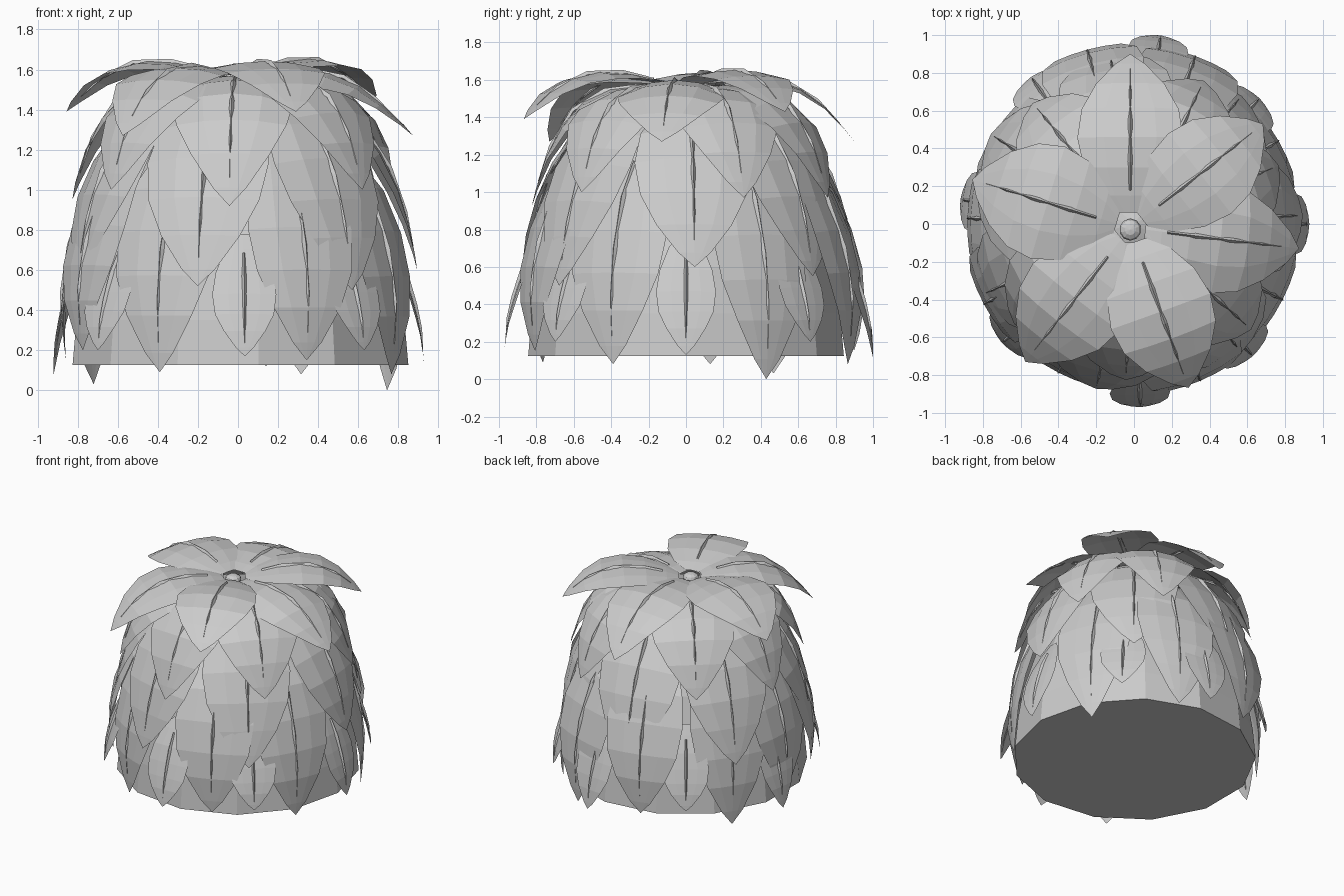
import bpy, bmesh, math
from mathutils import Vector

if "Cube" in bpy.data.objects:
    bpy.data.objects.remove(bpy.data.objects["Cube"])

CX, CY = -0.02, -0.02


def make(name, bm):
    me = bpy.data.meshes.new(name)
    bm.normal_update()
    bm.to_mesh(me)
    bm.free()
    ob = bpy.data.objects.new(name, me)
    bpy.context.collection.objects.link(ob)
    return ob


def sample(path, t):
    # Catmull-Rom point on an (r, z) path
    n = len(path) - 1
    i = min(int(t * n), n - 1)
    f = t * n - i
    p = [Vector(path[min(max(k, 0), n)]) for k in (i - 1, i, i + 1, i + 2)]
    return 0.5 * (2 * p[1] + (p[2] - p[0]) * f + (2 * p[0] - 5 * p[1] + 4 * p[2] - p[3]) * f * f
                  + (3 * p[1] - p[0] - 3 * p[2] + p[3]) * f ** 3)


def leaf(name, az, tip, path, width, cx=0.0, cy=0.0, grow=1.0, flat=1.12):
    az = math.radians(az)
    out = Vector((math.cos(az), math.sin(az), 0))
    side = Vector((-math.sin(az), math.cos(az), 0))
    z1 = path[-1][1]
    # bend the path so that it ends at the wanted tip height
    path = [(r * grow, z + (tip - z1) * (k / (len(path) - 1)) ** 1.5) for k, (r, z) in enumerate(path)]

    def point(t, y, lift=0.0):
        p = sample(path, t)
        d = (sample(path, min(t + .02, 1)) - sample(path, max(t - .02, 0))).normalized()
        nrm = Vector((-d.y, d.x))
        p = p + nrm * (lift - y * y / (2 * flat * max(p.x, .5)))
        return out * p.x + side * y + Vector((cx, cy, p.y))

    # blade
    bm = bmesh.new()
    ts = [0, .12, .27, .43, .6, .76, .9, 1]
    ws = [.2, .58, .88, 1, .92, .65, .28, 0]
    rows = []
    for t, w in zip(ts, ws):
        if w == 0:
            rows.append([bm.verts.new(point(t, 0))] * 5)
        else:
            rows.append([bm.verts.new(point(t, s * w * width)) for s in (-1, -.5, 0, .5, 1)])
    for a, b in zip(rows, rows[1:]):
        for k in range(4):
            f = [a[k], b[k], b[k + 1], a[k + 1]]
            bm.faces.new(f if b[k] is not b[k + 1] else f[:2] + f[3:])
    # raised midrib
    prev = None
    for t, w in zip((.15, .3, .5, .7, .86), (.008, .014, .012, .008, .001)):
        ring = [bm.verts.new(point(t, -w, -.004)), bm.verts.new(point(t, 0, w * 1.2)),
                bm.verts.new(point(t, w, -.004))]
        if prev:
            for k in range(2):
                bm.faces.new((prev[k], ring[k], ring[k + 1], prev[k + 1]))
        prev = ring
    make(name, bm)


# dome core with a flat base
N = 13
profile = [(.85, .125), (.83, .35), (.79, .6), (.68, .95), (.54, 1.22), (.34, 1.43)]
bm = bmesh.new()
rings = [[bm.verts.new((r * math.cos(2 * math.pi * k / N), r * math.sin(2 * math.pi * k / N), z))
          for k in range(N)] for r, z in profile]
for a, b in zip(rings, rings[1:]):
    for k in range(N):
        j = (k + 1) % N
        bm.faces.new((a[k], a[j], b[j], b[k]))
bm.faces.new(rings[0][::-1])
apex = bm.verts.new((0, 0, 1.54))
for k in range(N):
    bm.faces.new((rings[-1][k], rings[-1][(k + 1) % N], apex))
make("core", bm)

# crown leaves spreading from the top: angle, tip height, half width, reach
crown_path = [(.08, 1.575), (.3, 1.63), (.55, 1.63), (.76, 1.53), (.92, 1.38)]
for k, (az, tip, w, g) in enumerate([(90, 1.27, .28, 1), (38, 1.43, .27, .97), (163, 1.39, .31, .95),
                                     (232, 1.27, .29, .98), (290, 1.39, .28, .98)]):
    leaf(f"crown_leaf_{k}", az, tip, crown_path, w, CX, CY, g, 2.2)
leaf("crown_leaf_5", -7, 1.27, [(.08, 1.565), (.3, 1.6), (.55, 1.56), (.74, 1.43), (.9, 1.27)], .29, CX, CY)

# hanging rows: name, path, half width, (angle, tip height, reach) list
rows = [
    ("upper_leaf", [(.1, 1.57), (.39, 1.555), (.61, 1.44), (.755, 1.2), (.835, .93)], .3,
     [(267, .92, .99), (318, 1.0, 1), (22, .97, .99), (64, .97, 1.01), (130, 1.0, 1), (172, .95, 1), (220, 1.0, .99)]),
    ("middle_leaf", [(.3, 1.51), (.57, 1.36), (.755, 1.09), (.85, .8), (.895, .54)], .31,
     [(257, .52, 1), (310, .5, .99), (3, .6, 1), (50, .55, .99), (98, .55, 1.03), (148, .5, 1), (205, .55, .99)]),
    ("lower_leaf", [(.49, 1.3), (.73, 1.04), (.865, .7), (.91, .38), (.885, .08)], .28,
     [(30, .0, .97), (70, .08, 1.04), (105, .15, 1.05), (147, .03, .97), (178, .15, .97), (208, .2, .99),
      (243, .09, .97), (293, .15, .99), (333, .08, .97)]),
    ("base_leaf", [(.77, .78), (.86, .6), (.92, .42), (.955, .27), (.97, .12)], .16,
     [(272, .17, 1), (312, .2, .97), (0, .13, .957), (45, .2, .97), (82, .12, 1.04), (125, .2, .98),
      (172, .08, .957), (222, .2, .97)]),
]
for name, path, w, items in rows:
    for k, (az, tip, g) in enumerate(items):
        leaf(f"{name}_{k}", az, tip, path, w, grow=g)

# bud at the top centre
bm = bmesh.new()
bmesh.ops.create_uvsphere(bm, u_segments=10, v_segments=6, radius=.058)
bmesh.ops.scale(bm, vec=(1, 1, .6), verts=bm.verts)
bmesh.ops.translate(bm, vec=(CX, CY - .01, 1.555), verts=bm.verts)
make("bud", bm)
